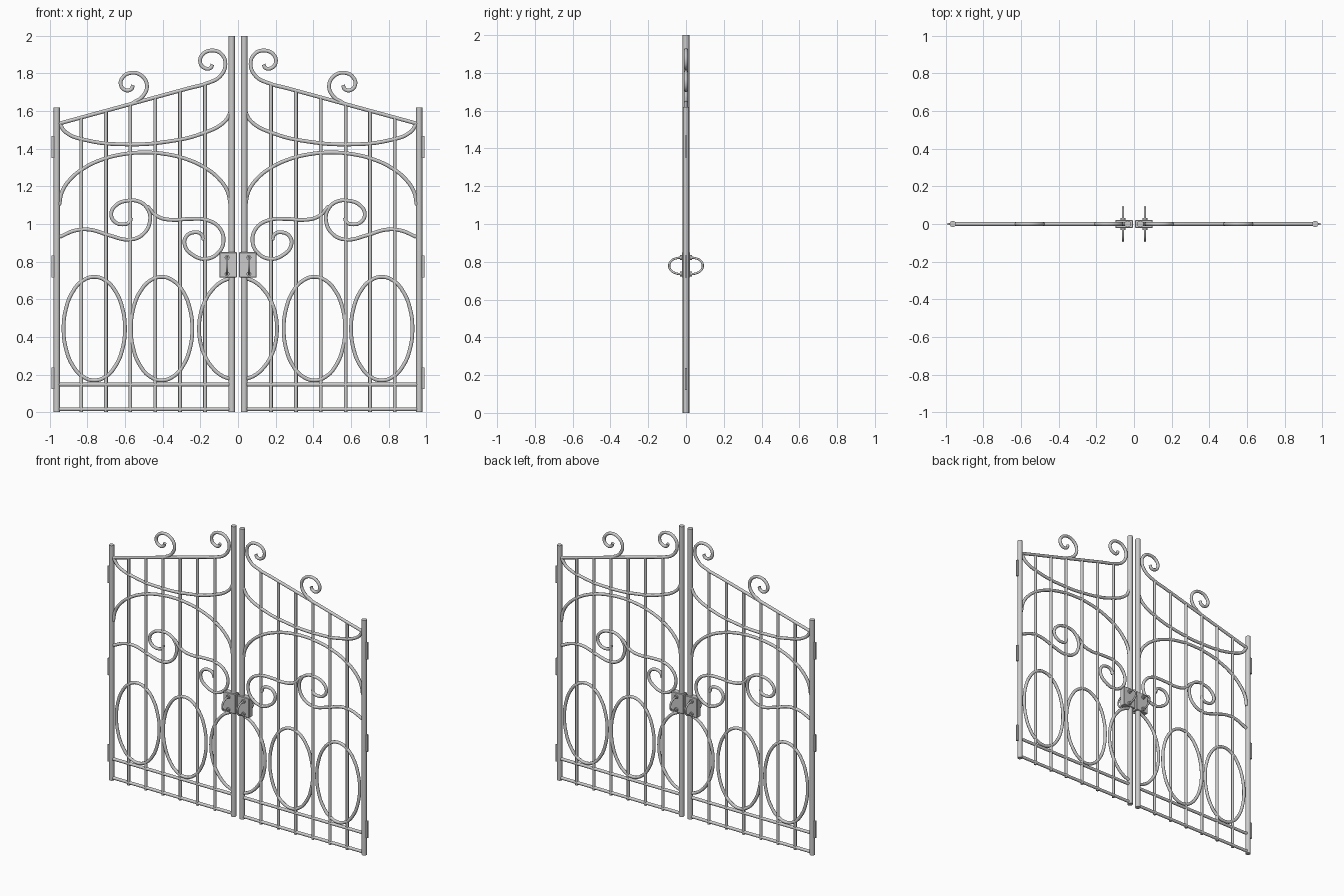
import bpy
from math import sin, cos, pi, radians

if "Cube" in bpy.data.objects:
    bpy.data.objects.remove(bpy.data.objects["Cube"])


def finish(ob, name, smooth=True):
    """Name the part, shade it and mirror it onto the other leaf."""
    ob.name = name
    bpy.ops.object.select_all(action='DESELECT')
    ob.select_set(True)
    bpy.context.view_layer.objects.active = ob
    bpy.ops.object.transform_apply(location=True, rotation=True, scale=True)
    if smooth:
        bpy.ops.object.shade_smooth_by_angle(angle=radians(40))
    ob.modifiers.new("other_leaf", 'MIRROR').use_mirror_merge = False
    return ob


def tube(name, pts, r=0.0105, closed=False, smooth=True):
    """Round iron bar bent through the given 3D points."""
    cu = bpy.data.curves.new(name, 'CURVE')
    cu.dimensions = '3D'
    cu.bevel_depth = r
    cu.bevel_resolution = 3
    cu.resolution_u = 6
    cu.use_fill_caps = True
    sp = cu.splines.new('BEZIER')
    sp.bezier_points.add(len(pts) - 1)
    for bp, p in zip(sp.bezier_points, pts):
        bp.co = p
        bp.handle_left_type = bp.handle_right_type = 'AUTO' if smooth else 'VECTOR'
    sp.use_cyclic_u = closed
    ob = bpy.data.objects.new(name, cu)
    bpy.context.collection.objects.link(ob)
    bpy.ops.object.select_all(action='DESELECT')
    ob.select_set(True)
    bpy.context.view_layer.objects.active = ob
    bpy.ops.object.convert(target='MESH')
    return finish(bpy.context.object, name)


def flat(pts):
    return [(x, 0, z) for x, z in pts]


def arc(cx, cz, rx, rz, a0, a1, n):
    return flat([(cx + rx * cos(a0 + (a1 - a0) * i / n),
                  cz + rz * sin(a0 + (a1 - a0) * i / n)) for i in range(n + 1)])


def post(name, x, z0, z1, r, verts=16):
    bpy.ops.mesh.primitive_cylinder_add(vertices=verts, radius=r, depth=z1 - z0,
                                        location=(x, 0, (z0 + z1) / 2))
    return finish(bpy.context.object, name)


def box(name, x0, x1, y, z0, z1, bevel=0):
    bpy.ops.mesh.primitive_cube_add(size=1, location=((x0 + x1) / 2, 0, (z0 + z1) / 2))
    ob = bpy.context.object
    ob.scale = (x1 - x0, 2 * y, z1 - z0)
    finish(ob, name, False)
    if bevel:
        ob.modifiers.new("bevel", 'BEVEL').width = bevel
    return ob


# posts
post("inner_post", 0.033, 0, 2.0, 0.0175)
post("outer_post", 0.963, 0, 1.62, 0.0165)

# hinges
for z in (0.18, 0.775, 1.41):
    box("hinge", 0.972, 0.992, 0.006, z - 0.058, z + 0.058)

# vertical bars up to the sloping rail
for x in (0.175, 0.308, 0.44, 0.572, 0.702, 0.833):
    post("vertical_bar", x, 0, 1.535 + (0.947 - x) * 0.272, 0.0098, 12)

# bottom rails
for z in (0.016, 0.147):
    tube("bottom_rail", flat([(0.033, z), (0.963, z)]), smooth=False)

# sloping top rail and the scroll at its inner end
tube("top_rail", flat([(0.957, 1.532), (0.25, 1.7246)]), smooth=False)
tube("top_rail_scroll", flat([
    (0.26, 1.722), (0.167, 1.747), (0.095, 1.785), (0.067, 1.851), (0.09, 1.905),
    (0.14, 1.922), (0.187, 1.902), (0.201, 1.86), (0.178, 1.829), (0.146, 1.829),
    (0.136, 1.848)]))

# scroll standing on the rail
tube("crest_scroll", flat([
    (0.56, 1.642), (0.505, 1.68), (0.484, 1.737), (0.515, 1.79), (0.57, 1.803),
    (0.613, 1.778), (0.623, 1.74), (0.597, 1.711), (0.567, 1.717), (0.558, 1.738)]))

# hanging arc under the rail and the big arch
tube("hanging_arc", flat([
    (0.947, 1.53), (0.915, 1.487), (0.80, 1.444), (0.59, 1.423), (0.38, 1.437),
    (0.19, 1.481), (0.07, 1.545), (0.035, 1.605)]))
tube("upper_arch", arc(0.495, 1.10, 0.455, 0.28, 0, pi, 12))

# middle scrollwork
tube("outer_scroll", flat([
    (0.947, 0.931), (0.867, 0.965), (0.788, 0.970), (0.682, 0.939), (0.576, 0.917),
    (0.505, 0.945), (0.468, 1.016), (0.48, 1.08), (0.523, 1.118), (0.586, 1.124),
    (0.648, 1.10), (0.674, 1.053), (0.655, 1.012), (0.613, 0.998), (0.577, 1.010),
    (0.568, 1.034)]))
tube("inner_scroll", flat([
    (0.483, 1.095), (0.427, 1.040), (0.353, 1.022), (0.257, 1.027), (0.162, 1.02),
    (0.098, 0.979), (0.077, 0.91), (0.103, 0.849), (0.167, 0.815), (0.235, 0.832),
    (0.283, 0.888), (0.273, 0.936), (0.231, 0.956), (0.194, 0.945), (0.182, 0.915)]))

# oval rings, the middle one split between the leaves
for cx in (0.764, 0.406):
    tube("oval_ring", arc(cx, 0.444, 0.163, 0.275, 0, 2 * pi, 16)[:-1], closed=True)
tube("half_oval", arc(0, 0.444, 0.207, 0.275, -radians(80), radians(80), 10))

# lock plate
box("lock_plate", 0.006, 0.099, 0.021, 0.715, 0.85, 0.003)

# loop handles with round bosses, front and back
for s in (-1, 1):
    tube("handle", [(0.058, s * y, z) for y, z in (
        (0.018, 0.822), (0.05, 0.819), (0.08, 0.803), (0.089, 0.779),
        (0.08, 0.755), (0.05, 0.738), (0.018, 0.735))], r=0.006)
    for z in (0.822, 0.735):
        bpy.ops.mesh.primitive_cylinder_add(vertices=16, radius=0.013, depth=0.012,
                                            location=(0.058, s * 0.025, z),
                                            rotation=(pi / 2, 0, 0))
        finish(bpy.context.object, "handle_boss")
